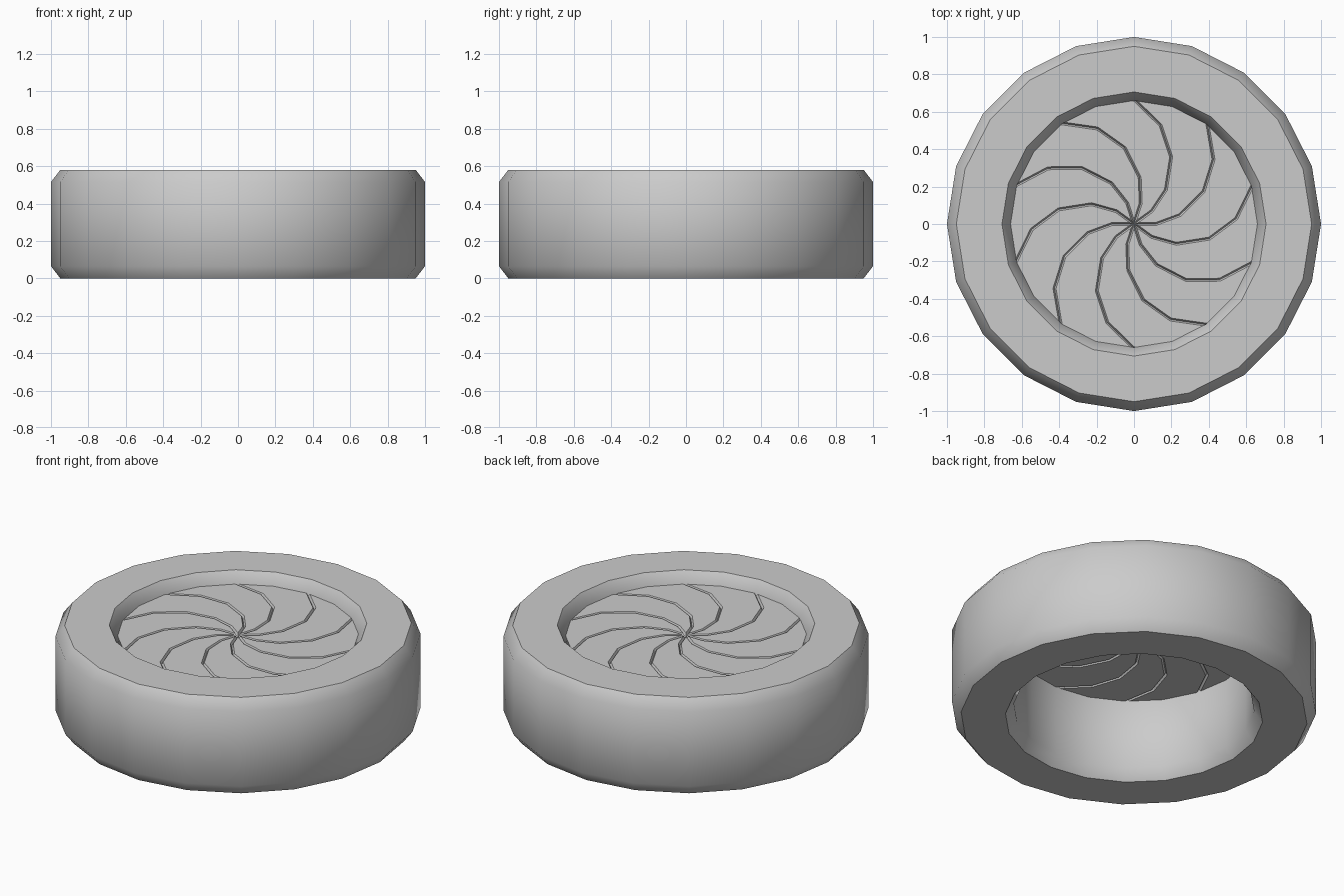
import bpy, bmesh, math
from mathutils import Vector, Matrix

if "Cube" in bpy.data.objects:
    bpy.data.objects.remove(bpy.data.objects["Cube"])

SIDES, BLADES = 20, 10


def make_object(name, bm):
    mesh = bpy.data.meshes.new(name)
    bm.to_mesh(mesh)
    bm.free()
    ob = bpy.data.objects.new(name, mesh)
    bpy.context.collection.objects.link(ob)
    return ob


# Outer ring: chamfered rectangular profile spun around z
H, C = 0.58, 0.065
profile = [(0.95, 0), (1, C), (1, H - C), (0.95, H),
           (0.706, H), (0.66, H - C), (0.66, C), (0.706, 0)]
bm = bmesh.new()
vs = [bm.verts.new((r, 0, z)) for r, z in profile]
edges = [bm.edges.new((vs[i], vs[(i + 1) % len(vs)])) for i in range(len(vs))]
bmesh.ops.spin(bm, geom=vs + edges, cent=(0, 0, 0), axis=(0, 0, 1),
               angle=math.tau, steps=SIDES, use_duplicate=False)
bmesh.ops.remove_doubles(bm, verts=bm.verts, dist=1e-4)
bmesh.ops.recalc_face_normals(bm, faces=bm.faces)
ring = make_object("outer_ring", bm)
bpy.context.view_layer.objects.active = ring
ring.select_set(True)
bpy.ops.object.shade_smooth_by_angle(angle=math.radians(46))
ring.select_set(False)


def polar(r, deg):
    a = math.radians(deg)
    return Vector((r * math.cos(a), r * math.sin(a), 0.5))


# Iris blades: curved swirl edge, rim chord and the next swirl edge
curve = [(0.117, -54), (0.25, -43), (0.41, -29), (0.547, -15), (0.69, 2)]
STEP = 360 / BLADES
for k in range(BLADES):
    a0 = 90 + k * STEP
    pts = [polar(0, 0)]
    pts += [polar(r, a0 + a) for r, a in curve]
    pts += [polar(0.69, a0 + 2 + STEP / 2)]
    pts += [polar(r, a0 + STEP + a) for r, a in reversed(curve)]
    bm = bmesh.new()
    # Top and bottom halves, each inset to leave a bevelled edge
    for outline in (pts, pts[::-1]):
        face = bm.faces.new([bm.verts.new(p) for p in outline])
        face.normal_update()
        bmesh.ops.inset_region(bm, faces=[face], thickness=0.008, depth=0.015,
                               use_boundary=True, use_even_offset=True)
    bmesh.ops.remove_doubles(bm, verts=bm.verts, dist=1e-4)
    make_object(f"iris_blade_{k + 1}", bm)
